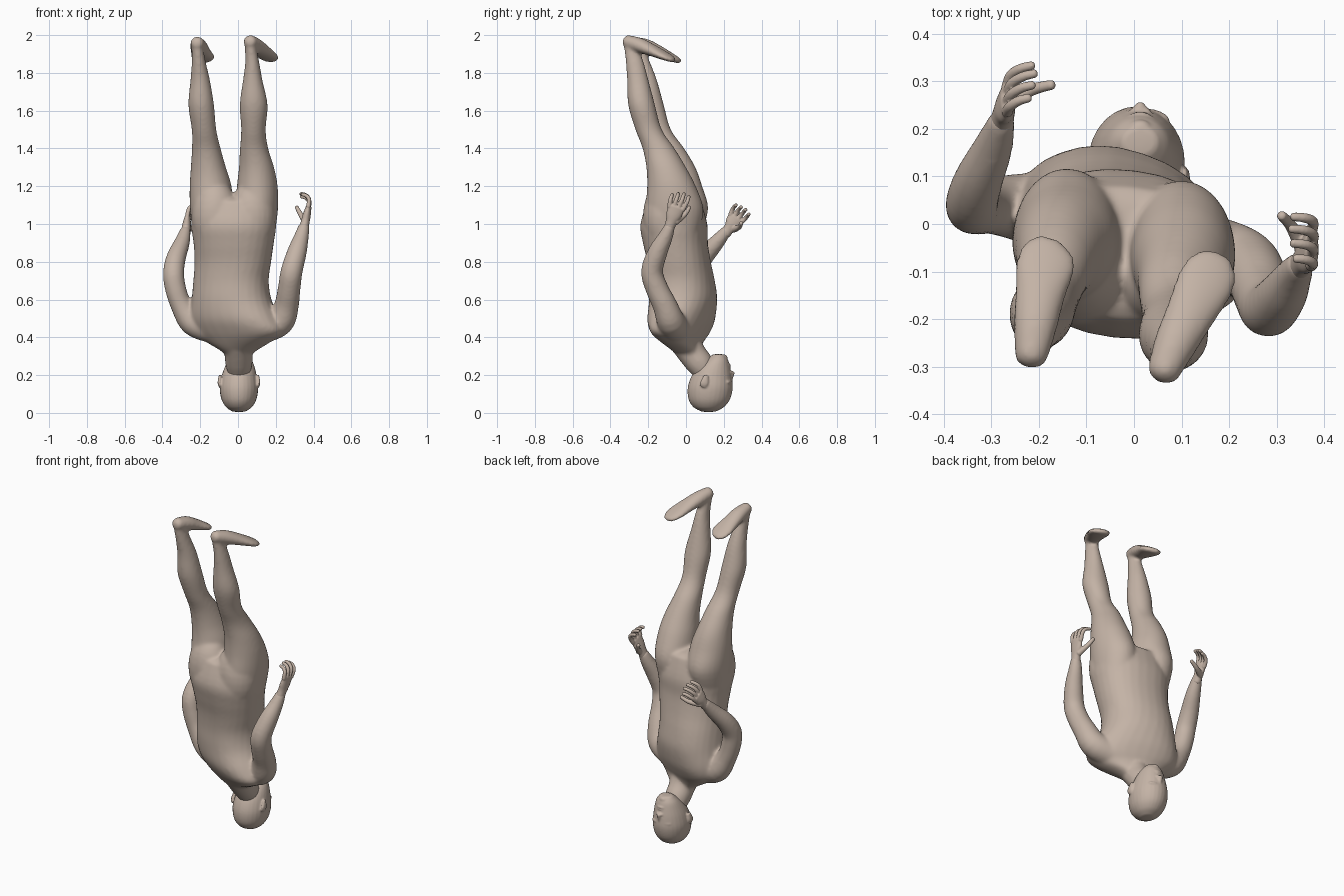
import bpy, bmesh, math
from mathutils import Vector as V, Matrix

SEG = 28
skin = bpy.data.materials.new("skin")
skin.diffuse_color = (.55, .45, .38, 1)


def spline(pts, n):
    """Catmull-Rom through rows of numbers."""
    out = []
    for i in range(len(pts) - 1):
        a, b, c, d = (pts[max(i - 1, 0)], pts[i], pts[i + 1], pts[min(i + 2, len(pts) - 1)])
        for k in range(n):
            t = k / n
            out.append([0.5 * (2 * q + (r - p) * t + (2 * p - 5 * q + 4 * r - s) * t * t
                               + (3 * q - p - 3 * r + s) * t ** 3)
                        for p, q, r, s in zip(a, b, c, d)])
    out.append(list(pts[-1]))
    return out


def tube(bm, pts, side=(1, 0, 0), flat=False, cap=0.6, power=1.0):
    """Closed loft. Row: x, y, z, half width, half depth, twist in degrees."""
    pts = [list(p) + ([p[3], 0] if len(p) == 4 else [0] if len(p) == 5 else []) for p in pts]
    rows = spline(pts, 4)
    rings = []
    for i, r in enumerate(rows):
        t = V(rows[min(i + 1, len(rows) - 1)][:3]) - V(rows[max(i - 1, 0)][:3])
        t = V((0, 0, math.copysign(1, t.z))) if flat else t.normalized()
        s = Matrix.Rotation(math.radians(r[5]), 3, 'Z') @ V(side)
        s = (s - t * s.dot(t)).normalized()
        rings.append((V(r[:3]), s, t.cross(s), t, max(r[3], .002), max(r[4], .002)))

    # rounded ends
    def dome(ring, sign):
        c, s, d, t, a, b = ring
        h = sign * cap * min(a, b)
        return [(c + t * h * f, s, d, t, a * k, b * k) for f, k in ((.6, .8), (1, .35))]
    rings = dome(rings[0], -1)[::-1] + rings + dome(rings[-1], 1)
    sq = lambda v: math.copysign(abs(v) ** power, v)
    loops = []
    for c, s, d, t, a, b in rings:
        loops.append([bm.verts.new(c + s * a * sq(math.cos(u)) + d * b * sq(math.sin(u)))
                      for u in (2 * math.pi * j / SEG for j in range(SEG))])
    for p, q in zip(loops, loops[1:]):
        for j in range(SEG):
            k = (j + 1) % SEG
            bm.faces.new((p[j], p[k], q[k], q[j]))
    bm.faces.new(loops[0][::-1])
    bm.faces.new(loops[-1])


def blob(bm, c, r, yaw=0):
    m = Matrix.Translation(c) @ Matrix.Rotation(math.radians(yaw), 4, 'Z') @ Matrix.Diagonal((*r, 1))
    bmesh.ops.create_uvsphere(bm, u_segments=24, v_segments=14, radius=1, matrix=m)


def finish(bm, name, voxel, smooth):
    bmesh.ops.recalc_face_normals(bm, faces=bm.faces)
    me = bpy.data.meshes.new(name)
    bm.to_mesh(me)
    bm.free()
    me.materials.append(skin)
    ob = bpy.data.objects.new(name, me)
    bpy.context.collection.objects.link(ob)
    m = ob.modifiers.new("fuse", 'REMESH')
    m.mode, m.voxel_size, m.use_smooth_shade = 'VOXEL', voxel, True
    m = ob.modifiers.new("soften", 'SMOOTH')
    m.factor, m.iterations = 0.5, smooth
    return ob


# Torso, hips up and shoulders down
body = bmesh.new()
tube(body, [(-.023, -.062, 1.12, .21, .14, -5), (-.023, -.064, 1.0, .226, .176, -6),
            (-.023, -.056, .9, .213, .17, -8), (-.027, -.037, .8, .203, .165, -11),
            (-.037, -.02, .7, .2, .168, -15), (-.034, -.015, .6, .213, .172, -19),
            (-.018, -.025, .5, .245, .157, -24), (.002, -.03, .43, .25, .127, -24),
            (.002, -.022, .38, .185, .098, -22), (.003, .0, .335, .105, .077, -14),
            (.003, .02, .31, .07, .065, -8)], flat=True, cap=.2, power=.9)
for x, y in ((-.12, -.1), (.075, -.115)):       # buttocks
    blob(body, (x, y, 1.04), (.125, .113, .19))

# Legs
tube(body, [(.062, -.297, 1.967, .029, .035), (.075, -.272, 1.86, .037, .047),
            (.078, -.255, 1.76, .052, .057), (.083, -.235, 1.63, .074, .071),
            (.082, -.198, 1.5, .065, .07), (.085, -.145, 1.4, .075, .085),
            (.098, -.105, 1.3, .093, .105), (.102, -.077, 1.2, .108, .129),
            (.1, -.06, 1.08, .112, .152), (.095, -.06, .95, .1, .13)], flat=True)
tube(body, [(-.218, -.267, 1.96, .029, .035), (-.208, -.238, 1.86, .037, .047),
            (-.2, -.21, 1.76, .052, .057), (-.195, -.188, 1.63, .068, .071),
            (-.18, -.15, 1.5, .065, .07), (-.168, -.095, 1.4, .076, .086),
            (-.157, -.057, 1.3, .093, .107), (-.145, -.04, 1.2, .111, .126),
            (-.141, -.034, 1.08, .113, .152), (-.14, -.05, .95, .1, .13)], flat=True)

# Feet, soles facing up
tube(body, [(.061, -.313, 1.968, .035, .034), (.088, -.25, 1.948, .046, .039),
            (.118, -.19, 1.924, .053, .033), (.15, -.125, 1.895, .062, .024),
            (.166, -.088, 1.878, .054, .018), (.174, -.068, 1.867, .036, .014)], side=(.9, -.43, 0))
tube(body, [(-.217, -.282, 1.96, .035, .034), (-.207, -.21, 1.94, .047, .039),
            (-.197, -.145, 1.912, .054, .033), (-.187, -.09, 1.888, .064, .024),
            (-.182, -.055, 1.872, .055, .018), (-.177, -.037, 1.863, .036, .014)], side=(.98, -.17, 0))

# Arms
tube(body, [(.14, -.055, .45, .08), (.224, -.08, .485, .075), (.257, -.112, .57, .065),
            (.271, -.155, .66, .06), (.284, -.18, .75, .058), (.312, -.15, .85, .052),
            (.335, -.11, .93, .04), (.35, -.085, .99, .029)])
tube(body, [(-.14, .01, .45, .08), (-.238, .035, .48, .072), (-.3, .035, .57, .057),
            (-.331, .033, .66, .056), (-.341, .042, .74, .056), (-.328, .09, .82, .052),
            (-.297, .16, .9, .042), (-.277, .22, .97, .028)])
tube(body, [(0, -.02, .4, .085), (.003, .035, .31, .074), (.005, .08, .25, .07),
            (.005, .12, .17, .045)])            # neck
finish(body, "body", .0085, 12)

# Head with face features
head = bmesh.new()
tube(head, [(.005, .12, .009, .038, .042), (.005, .12, .03, .068, .08),
            (.005, .123, .07, .092, .109), (.005, .128, .13, .102, .119),
            (.006, .135, .19, .094, .108), (.009, .147, .24, .08, .087),
            (.011, .163, .28, .062, .06), (.012, .172, .308, .038, .032)],
     flat=True, cap=.1)
tube(head, [(.011, .233, .165, .011), (.012, .241, .195, .011), (.013, .244, .213, .014)])
for s in (-1, 1):
    blob(head, (.01 + s * .036, .226, .163), (.032, .014, .01), -s * 18)    # brow
    blob(head, (.01 + s * .036, .216, .182), (.018, .014, .01), -s * 18)    # eye
    blob(head, (.013 + s * .014, .235, .214), (.009, .01, .008))            # nostril
    tube(head, [(.005 + s * .1, .09, .14, .007, .018), (.005 + s * .104, .097, .16, .009, .022),
                (.005 + s * .1, .107, .198, .007, .012)])                   # ear
for z in (.24, .253):
    blob(head, (.013, .222, z), (.027, .015, .007))                         # lips
blob(head, (.013, .198, .292), (.026, .022, .018))                          # chin
finish(head, "head", .005, 4)


def hand(name, wrist, knuckle, spread, curl, thumb, size, gap):
    bm = bmesh.new()
    w, k, s, c, th = V(wrist), V(knuckle), V(spread).normalized(), V(curl), V(thumb)
    f = (k - w).normalized()
    row = lambda p, *r: (*p, *r)
    tube(bm, [row(w - f * .02, .028, .026), row(w.lerp(k, .25), .03, .023),
              row(w.lerp(k, .6), .041, .021), row(k, .044, .015)], side=s)
    for i, length in enumerate((.85, 1, 1.08, .98)):
        o = i - 1.5
        n = length * size
        b = k + s * o * gap - f * .008
        e = s * o * .005
        tube(bm, [row(b, .0125), row(b + (f * .04 + c * .004) * n + e, .011),
                  row(b + (f * .064 + c * .024) * n + e, .0102),
                  row(b + (f * .072 + c * .05) * n + e, .0092)], side=s)
    b = w.lerp(k, .3) + s * .022
    m = b.lerp(th, .55) + s * .01
    tube(bm, [row(b, .018), row(m, .013), row(th, .0105)], side=f)
    finish(bm, name, .0035, 3)


# Hands with curled fingers
hand("right_hand", (.35, -.087, .985), (.374, -.05, 1.09), (0, 1, -.25), (-1, 0, 0),
     (.31, .018, 1.09), 1.12, .024)
hand("left_hand", (-.277, .22, .965), (-.266, .266, 1.033), (0, .75, -.66), (1, .1, 0),
     (-.172, .293, 1.005), .92, .023)
